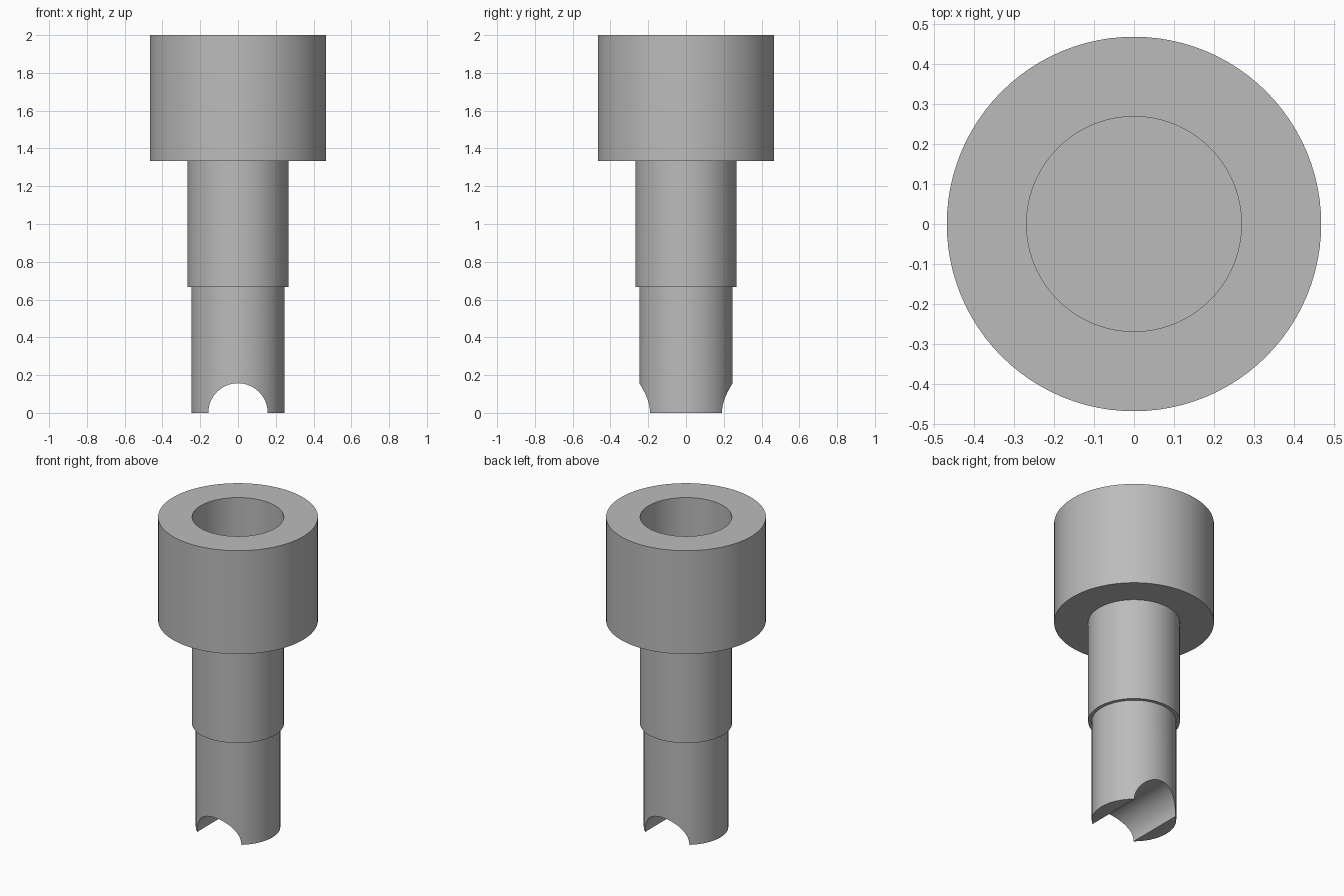
import bpy
import bmesh
import math
from mathutils import Matrix

SEGMENTS = 96
HEAD_R, SHAFT_R, TIP_R, NOTCH_R = 0.467, 0.268, 0.247, 0.157
STEP = 2 / 3  # head, shaft and tip share the same height

cube = bpy.data.objects.get("Cube")
if cube:
    bpy.data.objects.remove(cube, do_unlink=True)

# Plain grey metal
grey = bpy.data.materials.new("grey_metal")
grey.use_nodes = True
colour = (0.5, 0.5, 0.5, 1)
grey.diffuse_color = colour
grey.node_tree.nodes["Principled BSDF"].inputs["Base Color"].default_value = colour


def lathe(name, profile, closed=False):
    """Spin a (radius, z) profile around the z axis."""
    bm = bmesh.new()
    verts = [bm.verts.new((r, 0, z)) for r, z in profile]
    edges = [bm.edges.new(pair) for pair in zip(verts, verts[1:])]
    if closed:
        edges.append(bm.edges.new((verts[-1], verts[0])))
    bmesh.ops.spin(bm, geom=verts + edges, cent=(0, 0, 0), axis=(0, 0, 1),
                   angle=math.tau, steps=SEGMENTS, use_duplicate=False)
    bmesh.ops.remove_doubles(bm, verts=bm.verts, dist=1e-4)
    bmesh.ops.recalc_face_normals(bm, faces=bm.faces)
    mesh = bpy.data.meshes.new(name)
    bm.to_mesh(mesh)
    bm.free()
    mesh.materials.append(grey)
    obj = bpy.data.objects.new(name, mesh)
    bpy.context.collection.objects.link(obj)
    return obj


def smooth(obj):
    bpy.ops.object.select_all(action="DESELECT")
    obj.select_set(True)
    bpy.context.view_layer.objects.active = obj
    bpy.ops.object.shade_smooth_by_angle(angle=math.radians(30))


# Open socket head
head = lathe("socket_head", [(SHAFT_R, 2 * STEP), (HEAD_R, 2 * STEP),
                             (HEAD_R, 2), (SHAFT_R, 2)], closed=True)

# Stepped shaft, its top forming the floor of the socket
shaft = lathe("stepped_shaft", [(0, 0), (TIP_R, 0), (TIP_R, STEP), (SHAFT_R, STEP),
                                (SHAFT_R, 2 * STEP), (0, 2 * STEP)])

# Round notch through the tip, front to back
cutter = lathe("notch_cutter", [(0, -1), (NOTCH_R, -1), (NOTCH_R, 1), (0, 1)])
cutter.data.transform(Matrix.Rotation(math.pi / 2, 4, "X"))
cut = shaft.modifiers.new("notch", "BOOLEAN")
cut.operation = "DIFFERENCE"
cut.solver = "EXACT"
cut.object = cutter
bpy.context.view_layer.objects.active = shaft
bpy.ops.object.modifier_apply(modifier=cut.name)
bpy.data.objects.remove(cutter, do_unlink=True)

for part in (head, shaft):
    smooth(part)
